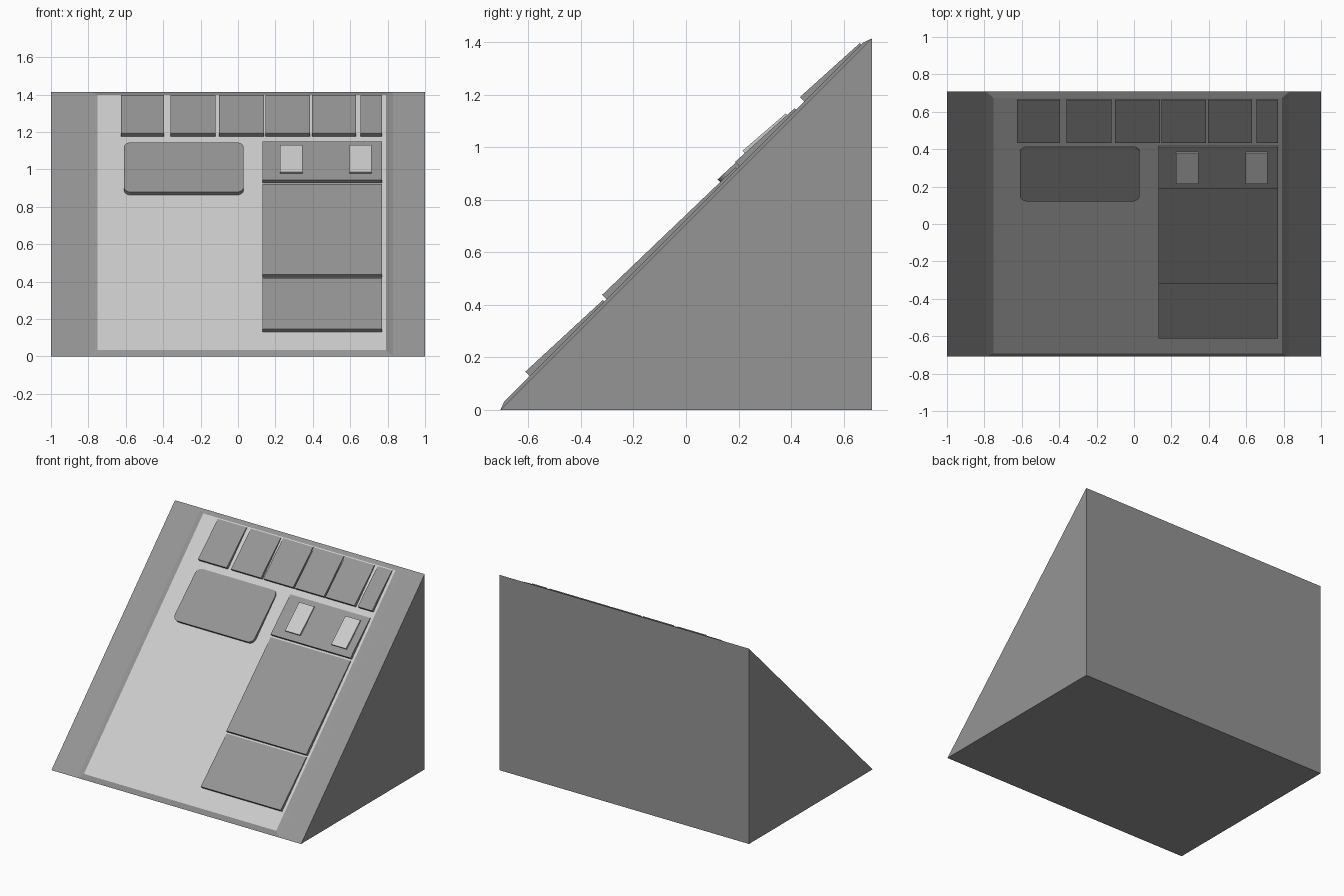
import bpy, bmesh, math
from mathutils import Matrix

if "Cube" in bpy.data.objects:
    bpy.data.objects.remove(bpy.data.objects["Cube"])

R = math.sqrt(2)
# Slope frame: local x = width, y = up the slope, z = outward normal
SLOPE = Matrix.Translation((0, 0, R / 2)) @ Matrix.Rotation(math.radians(45), 4, 'X')
PANEL_H = 0.0127


def material(name, v):
    m = bpy.data.materials.new(name)
    m.diffuse_color = (v, v, v, 1)
    m.use_nodes = True
    m.node_tree.nodes["Principled BSDF"].inputs["Base Color"].default_value = m.diffuse_color
    return m


dark = material("dark_grey", 0.3)
light = material("light_grey", 0.8)


def loft(name, bottom, top, mats, matrix=SLOPE, top_mat=0):
    """Solid between two matching outlines."""
    bm = bmesh.new()
    a = [bm.verts.new(p) for p in bottom]
    b = [bm.verts.new(p) for p in top]
    n = len(a)
    bm.faces.new(a[::-1])
    bm.faces.new(b).material_index = top_mat
    for i in range(n):
        j = (i + 1) % n
        bm.faces.new((a[i], a[j], b[j], b[i]))
    bmesh.ops.recalc_face_normals(bm, faces=bm.faces[:])
    me = bpy.data.meshes.new(name)
    bm.to_mesh(me)
    bm.free()
    for m in mats:
        me.materials.append(m)
    ob = bpy.data.objects.new(name, me)
    ob.matrix_world = matrix
    bpy.context.collection.objects.link(ob)
    return ob


def outline(x0, x1, u0, u1, r=0, seg=6):
    """Rectangle, optionally with rounded corners."""
    if r == 0:
        return [(x0, u0), (x1, u0), (x1, u1), (x0, u1)]
    pts = []
    corners = [(x1 - r, u1 - r), (x0 + r, u1 - r), (x0 + r, u0 + r), (x1 - r, u0 + r)]
    for k, (cx, cy) in enumerate(corners):
        for i in range(seg + 1):
            t = math.pi / 2 * (k + i / seg)
            pts.append((cx + r * math.cos(t), cy + r * math.sin(t)))
    return pts


def plate(name, x0, x1, z0, z1, low=0.023, high=0.007, r=0, mat=dark):
    """Tapered plate on the panel, thick at the lower edge; z0, z1 are world heights."""
    u0, u1 = [(2 * z - R / 2 - 0.725) / R for z in (z0, z1)]
    pts = outline(x0, x1, u0, u1, r)
    top = [(x, u, PANEL_H + low + (high - low) * (u - u0) / (u1 - u0)) for x, u in pts]
    return loft(name, [(x, u, PANEL_H - 0.004) for x, u in pts], top, [mat])


# Wedge body
h = R / 2
tri = [(-h, 0), (h, 0), (h, R)]
loft("wedge_body", [(-1, y, z) for y, z in tri], [(1, y, z) for y, z in tri],
     [dark], Matrix.Identity(4))

# Raised sloping panel with chamfered rim and light face
loft("sloped_panel",
     [(x, u, 0) for x, u in outline(-0.79, 0.83, -0.999, 0.999)],
     [(x, u, PANEL_H) for x, u in outline(-0.75, 0.79, -0.965, 0.965)],
     [dark, light], top_mat=1)

# Right-hand column of plates
plate("lower_plate", 0.13, 0.77, 0.13, 0.413)
plate("large_plate", 0.13, 0.77, 0.422, 0.918)
plate("window_plate", 0.13, 0.77, 0.928, 1.143)

# Light windows on the upper plate
for i, x in enumerate((0.225, 0.595)):
    plate(f"window_{i + 1}", x, x + 0.12, 0.963, 1.117, 0.033, 0.017, mat=light)

# Rounded screen
plate("screen", -0.61, 0.03, 0.862, 1.14, r=0.04)

# Top row of keys
row = [(-0.625, -0.395), (-0.36, -0.12), (-0.102, 0.138),
       (0.148, 0.385), (0.395, 0.63), (0.655, 0.77)]
for i, (x0, x1) in enumerate(row):
    plate(f"top_key_{i + 1}", x0, x1, 1.175, 1.392)
